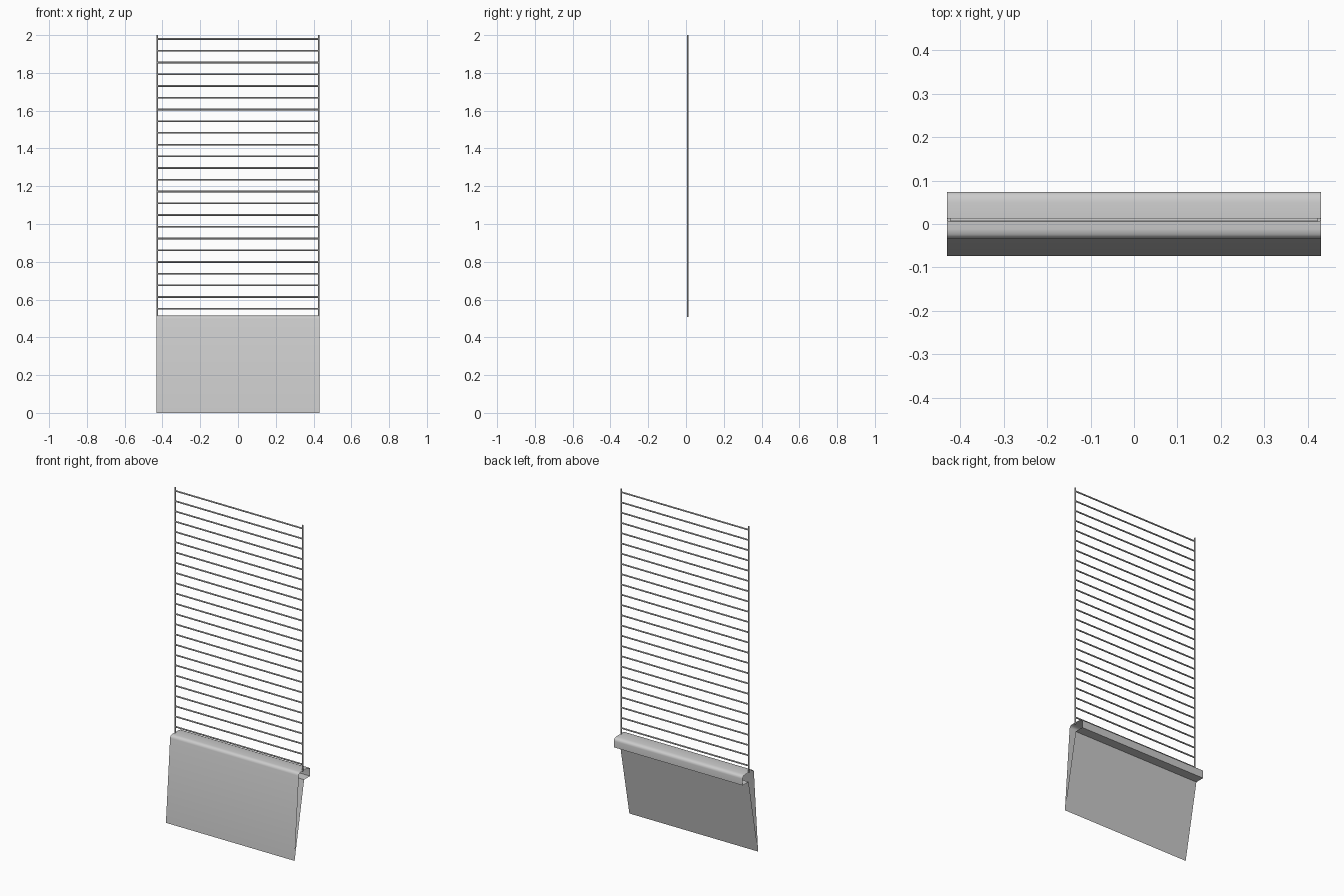
import bpy, bmesh
from mathutils import Vector

if "Cube" in bpy.data.objects:
    bpy.data.objects.remove(bpy.data.objects["Cube"])

HALF = 0.431     # half width
ROD = 0.0045     # wire radius
Y = 0.01         # depth of the wire grid


def add_mesh(name, bm):
    mesh = bpy.data.meshes.new(name)
    bm.to_mesh(mesh)
    bm.free()
    obj = bpy.data.objects.new(name, mesh)
    bpy.context.collection.objects.link(obj)
    bpy.context.view_layer.objects.active = obj
    obj.select_set(True)
    bpy.ops.object.shade_smooth_by_angle(angle=0.7)
    obj.select_set(False)
    return obj


def rod(name, a, b):
    a, b = Vector(a), Vector(b)
    bpy.ops.mesh.primitive_cylinder_add(vertices=10, radius=ROD, depth=(b - a).length, location=(a + b) / 2)
    obj = bpy.context.object
    obj.rotation_mode = 'QUATERNION'
    obj.rotation_quaternion = (b - a).to_track_quat('Z', 'Y')
    obj.name = name
    bpy.ops.object.shade_smooth_by_angle(angle=0.7)
    obj.select_set(False)


# folded sheet: sloped front, rounded top, rear lip, underside and back, open ends
profile = [(-0.074, 0.0), (-0.034, 0.498), (-0.031, 0.507), (-0.024, 0.513), (-0.012, 0.515),
           (0.05, 0.514), (0.065, 0.511), (0.072, 0.505), (0.074, 0.495),
           (0.074, 0.457), (0.017, 0.457)]
bm = bmesh.new()
left = [bm.verts.new((-HALF, y, z)) for y, z in profile]
right = [bm.verts.new((HALF, y, z)) for y, z in profile]
for i in range(len(profile)):
    j = (i + 1) % len(profile)
    bm.faces.new((left[i], right[i], right[j], left[j]))
bmesh.ops.recalc_face_normals(bm, faces=bm.faces)
add_mesh("folded_panel", bm)

# upright wires at both sides
for side, label in ((-1, "left"), (1, "right")):
    x = side * (HALF - ROD)
    rod(f"{label}_upright", (x, Y, 0.508), (x, Y, 2.0))

# horizontal wires
for i in range(24):
    z = 0.551 + i * (1.979 - 0.551) / 23
    rod(f"rung_{i + 1}", (-HALF + ROD, Y, z), (HALF - ROD, Y, z))
